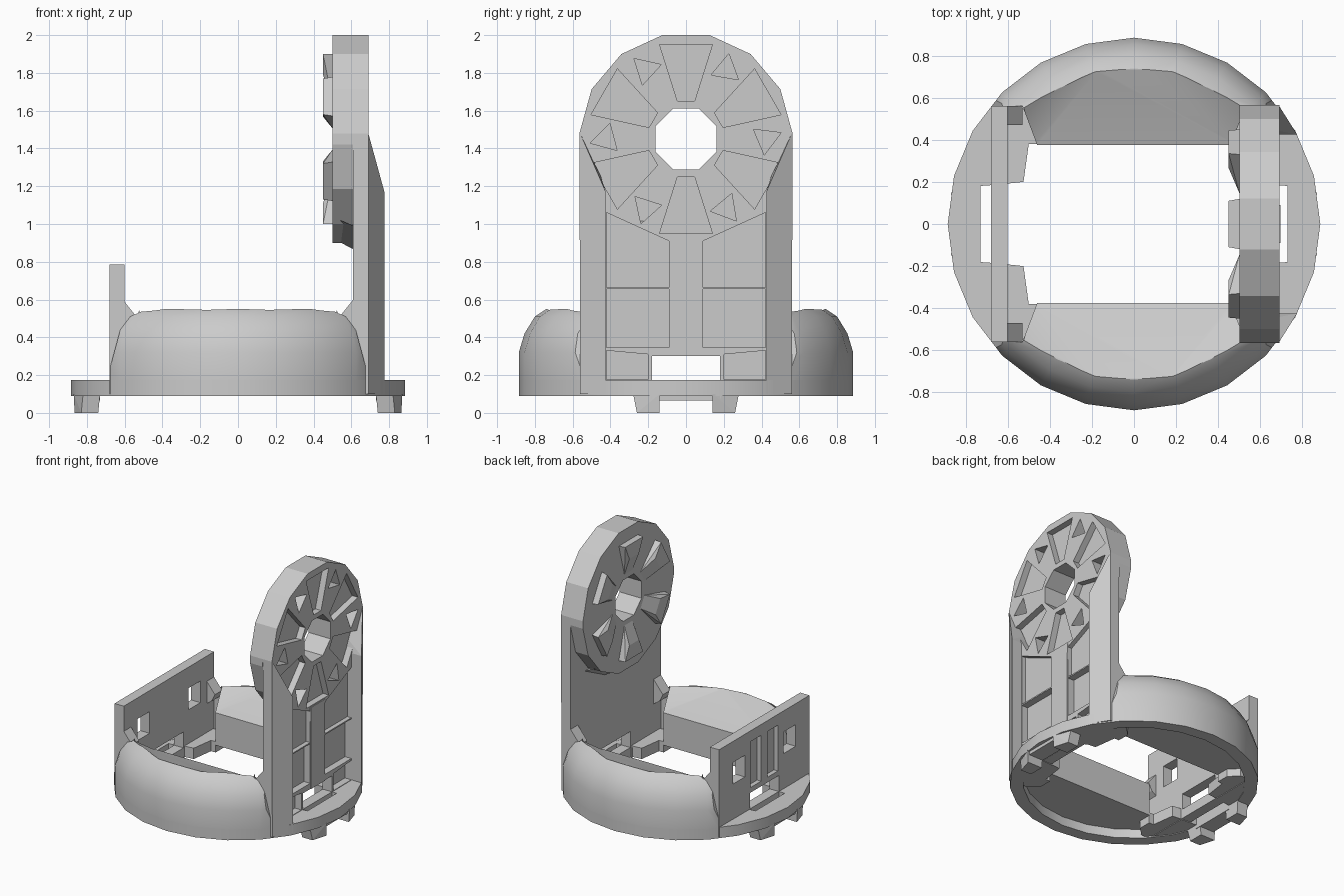
import bpy, bmesh, math

cube = bpy.data.objects.get("Cube")
if cube:
    bpy.data.objects.remove(cube, do_unlink=True)

grey = bpy.data.materials.new("light_grey")
grey.use_nodes = True
grey.diffuse_color = (0.6, 0.6, 0.6, 1)
grey.node_tree.nodes["Principled BSDF"].inputs["Base Color"].default_value = (0.6, 0.6, 0.6, 1)


def finish(name, bm):
    bmesh.ops.recalc_face_normals(bm, faces=bm.faces)
    mesh = bpy.data.meshes.new(name)
    bm.to_mesh(mesh)
    bm.free()
    mesh.materials.append(grey)
    ob = bpy.data.objects.new(name, mesh)
    bpy.context.collection.objects.link(ob)
    return ob


def add_prism(bm, pts, lo, hi, axis):
    """Extrude a 2D outline along x (outline is y,z) or z (outline is x,y)."""
    place = (lambda p, d: (d, *p)) if axis == "x" else (lambda p, d: (*p, d))
    a = [bm.verts.new(place(p, lo)) for p in pts]
    b = [bm.verts.new(place(p, hi)) for p in pts]
    bm.faces.new(a)
    bm.faces.new(b[::-1])
    for i in range(len(a)):
        j = (i + 1) % len(a)
        bm.faces.new((a[i], b[i], b[j], a[j]))


def prisms(name, items, axis="x"):
    bm = bmesh.new()
    for pts, lo, hi in items:
        add_prism(bm, pts, lo, hi, axis)
    return finish(name, bm)


def hull(name, pts):
    bm = bmesh.new()
    bmesh.ops.convex_hull(bm, input=[bm.verts.new(p) for p in pts])
    return finish(name, bm)


def rect(a0, a1, b0, b1):
    return [(a0, b0), (a1, b0), (a1, b1), (a0, b1)]


def ngon(n, r, cy=0, cz=0, turn=0):
    angles = [turn + math.tau * i / n for i in range(n)]
    return [(cy + r * math.cos(t), cz + r * math.sin(t)) for t in angles]


def boolean(ob, tool, op="DIFFERENCE"):
    mod = ob.modifiers.new(op.lower(), "BOOLEAN")
    mod.object, mod.operation, mod.solver = tool, op, "EXACT"
    bpy.context.view_layer.update()
    result = bpy.data.meshes.new_from_object(
        ob.evaluated_get(bpy.context.evaluated_depsgraph_get()))
    ob.modifiers.clear()
    ob.data = result
    bpy.data.objects.remove(tool, do_unlink=True)


def smooth(ob):
    bpy.ops.object.select_all(action="DESELECT")
    ob.select_set(True)
    bpy.context.view_layer.objects.active = ob
    bpy.ops.object.shade_smooth_by_angle(angle=math.radians(25))


R = 0.885
HUB = 1.45

# Base ring with a slot on each side
ring = prisms("base_ring", [(ngon(24, R), 0.09, 0.175)], "z")
boolean(ring, prisms("ring_bore", [(ngon(24, 0.79), 0, 0.3)], "z"))
smooth(ring)

# Rounded shells at the front and back, with a sloping faceted inner top
profile = [(R, 0.16), (R, 0.32), (0.855, 0.42), (0.8, 0.51), (0.74, 0.55)]
for s, side in ((-1, "front"), (1, "back")):
    bm = bmesh.new()
    rings = [[bm.verts.new((x, y, z)) for x, y in ngon(24, r)] for r, z in profile]
    for low, high in zip(rings, rings[1:]):
        for i in range(24):
            j = (i + 1) % 24
            bm.faces.new((low[i], low[j], high[j], high[i]))
    bm.faces.new(rings[0])
    bm.faces.new(rings[-1])
    shell = finish(side + "_shell", bm)
    half = [(0.46, 0.375), (0.53, 0.56), (0.7, 0.56), (0.7, 1)]
    outline = [(x, s * y) for x, y in half] + [(-x, s * y) for x, y in half[::-1]]
    boolean(shell, prisms("shell_outline", [(outline, 0, 1)], "z"), "INTERSECT")
    boolean(shell, hull("shell_taper", [(sx * x, y, z) for sx in (-1, 1) for y in (-1, 1)
                                        for x, z in ((0.705, 0.1), (0.695, 0.175), (0.58, 0.6))]),
            "INTERSECT")
    boolean(shell, hull("shell_slope", [(sx * x, s * y, z) for sx in (-1, 1) for x, y, z in (
        (0.48, 0.3, 0.39), (0.48, 0.375, 0.415), (0.525, 0.56, 0.54), (0.17, 0.735, 0.549),
        (0.48, 0.3, 0.8), (0.525, 0.56, 0.8), (0.17, 0.735, 0.8))]))
    smooth(shell)

# Tall arm plate, straight below and round on top, with a matching disc inside
arc = [math.radians(3 + 174 * i / 7) for i in range(8)]
top = [(0.565 * math.cos(t), HUB + 0.565 * math.sin(t)) for t in arc]
low = [(y, 2 * HUB - z) for y, z in top[::-1]]
arm = prisms("arm_plate", [(top + [(-0.56, 0.1), (0.56, 0.1)], 0.61, 0.69)])
disc = prisms("pivot_disc", [(top + low, 0.5, 0.61)])

# Stepped recesses beside the spine, with openings at the foot of the arm
window = rect(-0.18, 0.18, 0.175, 0.3)
panels = [(window, 0.4, 0.8)]
for s in (-1, 1):
    for outline, floor in (([(0.09, 0.345), (0.42, 0.345), (0.42, 0.655), (0.09, 0.655)], 0.635),
                           ([(0.09, 0.665), (0.42, 0.665), (0.42, 1.06), (0.09, 0.91)], 0.655),
                           ([(0.2, 0.178), (0.42, 0.178), (0.42, 0.33), (0.2, 0.31)], 0.635)):
        panels.append(([(s * y, z) for y, z in outline], floor, 0.8))
boolean(arm, prisms("arm_panels", panels))


def polar(r, w, angle):
    """Point at radius r and sideways offset w around the hub."""
    c, s = math.cos(angle), math.sin(angle)
    return r * c - w * s, HUB + r * s + w * c


petals = [math.tau * (k + 0.5) / 6 for k in range(6)]

# Hub hole, six triangular pockets and six wedge pockets
for part in (arm, disc):
    boolean(part, prisms("hub_bore", [(ngon(8, 0.175, 0, HUB, math.pi / 8), 0.3, 0.9)]))
    cuts = [(ngon(3, 0.085, *polar(0.425, 0, math.tau * k / 6), k + 0.4), 0.55, 0.8)
            for k in range(6)]
    if part is arm:
        cuts += [([polar(r, w, a) for r, w in
                   ((0.2, -0.045), (0.5, -0.14), (0.5, 0.14), (0.2, 0.045))], 0.64, 0.8)
                 for a in petals]
    boolean(part, prisms("hub_pockets", cuts))

# Wedge bosses on the inner face, rising away from the hub
for k, a in enumerate(petals):
    shape = ((0.5, 0.2, 0.05), (0.505, 0.2, 0.05), (0.505, 0.45, 0.12),
             (0.45, 0.45, 0.11), (0.45, 0.34, 0.06))
    hull(f"disc_boss_{k + 1}", [(x, *polar(r, w * s, a)) for x, r, w in shape for s in (-1, 1)])

# Disc lower edge flares into the arm
hull("disc_lower_flare", [(x, *polar(r, 0, math.radians(a))) for x, r in ((0.52, 0.55), (0.612, 0.6))
                          for a in (230, 257, 283, 310)])

# Centre spine of the arm
hull("arm_spine", [(x, y * w, z) for x in (0.64, 0.695) for y in (-1, 1)
                   for w, z in ((0.085, 0.3), (0.09, 0.94))])

# Low wall with two upper windows, a lower slot and a recessed middle
wall = prisms("low_wall", [(rect(-0.56, 0.56, 0.1, 0.785), -0.68, -0.6)])
cuts = [(window, -0.9, -0.4)]
for s in (-1, 1):
    cuts.append((rect(*sorted((s * 0.24, s * 0.39)), 0.45, 0.62), -0.9, -0.4))
    cuts.append((rect(*sorted((s * 0.04, s * 0.17)), 0.34, 0.7), -0.9, -0.645))
boolean(wall, prisms("wall_windows", cuts))

# Parts repeated on every corner
for sy, end in ((-1, "front"), (1, "back")):
    # Curved flank ribs beside the arm
    rib = [(0.62, 0.56), (0.69, 0.56), (0.775, 0.425), (0.62, 0.425)]
    hull(end + "_arm_rib", [(x, sy * y, z) for x, y in rib for z in (0.1, 1.17)]
         + [(0.69, sy * 0.56, 1.48), (0.65, sy * 0.56, 1.48), (0.65, sy * 0.45, 1.25)])
    for sx, side in ((-1, "right"), (1, "left")):
        name = end + "_" + side
        # Floor joining the wall to the ring
        floor = [(0.6, 0.19), (0.74, 0.18), (0.84, 0.18), (0.79, 0.36), (0.68, 0.55), (0.6, 0.55)]
        prisms(name + "_floor", [([(sx * x, sy * y) for x, y in floor], 0.095, 0.174)], "z")
        # Inner ledge
        ledge = [(0.62, 0.19), (0.525, 0.2), (0.5, 0.38), (0.46, 0.38), (0.46, 0.48),
                 (0.53, 0.55), (0.62, 0.55)]
        prisms(name + "_ledge", [([(sx * x, sy * y) for x, y in ledge], 0.1, 0.185)], "z")
        # Gusset between the wall and the shell
        hull(name + "_gusset", [(sx * x, sy * y, z) for y in (0.47, 0.56)
                                for x, z in ((0.61, 0.6), (0.53, 0.5), (0.56, 0.44), (0.62, 0.4))])
        # Foot under the ring
        hull(name + "_foot", [(sx * x, sy * y, z) for x, y, z in (
            (0.74, 0.14, 0), (0.865, 0.14, 0), (0.83, 0.26, 0), (0.74, 0.26, 0),
            (0.73, 0.14, 0.1), (0.87, 0.14, 0.1), (0.82, 0.28, 0.1), (0.73, 0.28, 0.1))])

# Thicker ring section between the feet
for sx, side in ((-1, "right"), (1, "left")):
    hull(side + "_ring_web", [(sx * x, y, z) for x in (0.73, 0.855)
                              for y in (-0.185, 0.185) for z in (0.065, 0.174)])
